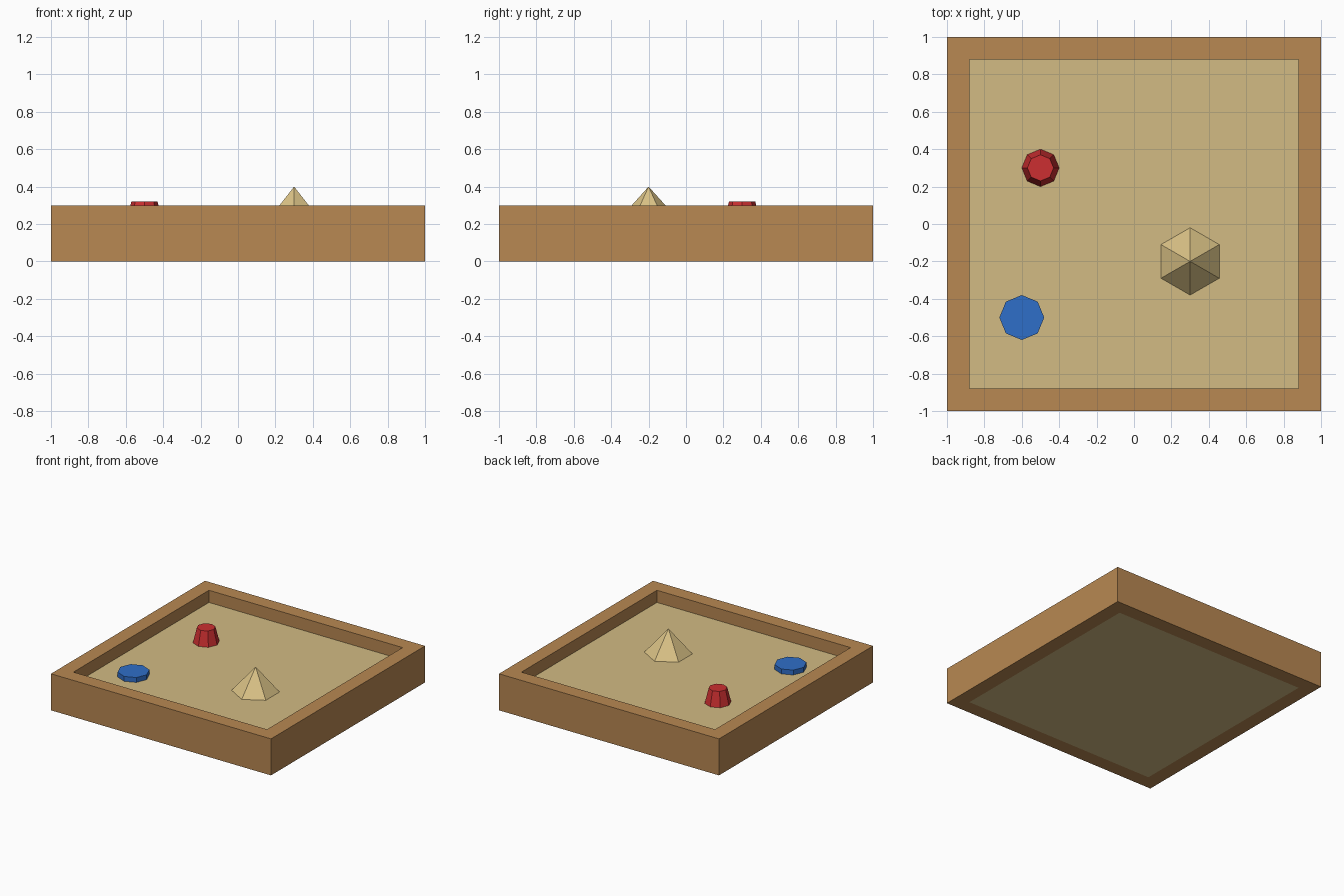
import bpy, bmesh, math

if "Cube" in bpy.data.objects:
    bpy.data.objects.remove(bpy.data.objects["Cube"])


def material(name, rgb):
    """Flat material from sRGB 0-255 values, stored as linear."""
    lin = [(c / 255 / 12.92) if c <= 10 else ((c / 255 + 0.055) / 1.055) ** 2.4 for c in rgb]
    m = bpy.data.materials.new(name)
    m.diffuse_color = (*lin, 1)
    m.use_nodes = True
    m.node_tree.nodes["Principled BSDF"].inputs["Base Color"].default_value = m.diffuse_color
    return m


wood = material("wood", (184, 136, 82))
sand = material("sand", (210, 187, 131))
pile_sand = material("pale sand", (218, 194, 134))
red = material("red plastic", (204, 47, 49))
blue = material("blue plastic", (47, 110, 200))


def add_object(name, bm, mat):
    bmesh.ops.recalc_face_normals(bm, faces=bm.faces)
    mesh = bpy.data.meshes.new(name)
    bm.to_mesh(mesh)
    bm.free()
    mesh.materials.append(mat)
    obj = bpy.data.objects.new(name, mesh)
    bpy.context.collection.objects.link(obj)
    return obj


def frustum(name, x, y, z, r1, r2, height, sides, mat, turn=0.0):
    """Flat-sided cone, tapered tub or disc standing on height z."""
    bm = bmesh.new()
    bmesh.ops.create_cone(bm, cap_ends=True, segments=sides,
                          radius1=r1, radius2=r2, depth=height)
    bmesh.ops.remove_doubles(bm, verts=bm.verts, dist=1e-5)
    obj = add_object(name, bm, mat)
    obj.location = (x, y, z + height / 2)
    obj.rotation_euler.z = turn
    return obj


OUTER, INNER, RIM, SAND = 1.0, 0.88, 0.30, 0.20

# Square wooden frame: mitred ring extruded up
bm = bmesh.new()
corners = [(-1, -1), (1, -1), (1, 1), (-1, 1)]
rings = [[bm.verts.new((cx * s, cy * s, z)) for cx, cy in corners]
         for s, z in ((OUTER, 0), (OUTER, RIM), (INNER, RIM), (INNER, 0))]
for a, b in zip(rings, rings[1:] + rings[:1]):
    for i in range(4):
        j = (i + 1) % 4
        bm.faces.new((a[i], a[j], b[j], b[i]))
bmesh.ops.dissolve_limit(bm, angle_limit=0.01, verts=[], edges=[])
add_object("wooden_frame", bm, wood)

# Sand filling the frame
bm = bmesh.new()
bmesh.ops.create_cube(bm, size=1)
bmesh.ops.scale(bm, vec=(2 * INNER, 2 * INNER, SAND), verts=bm.verts)
bmesh.ops.translate(bm, vec=(0, 0, SAND / 2), verts=bm.verts)
add_object("sand_bed", bm, sand)

# Toys and sand pile resting on the sand
frustum("sand_pile", 0.30, -0.20, SAND, 0.18, 0.0, 0.20, 6, pile_sand)
frustum("red_bucket", -0.50, 0.30, SAND, 0.10, 0.07, 0.12, 8, red)
frustum("blue_disc", -0.60, -0.50, SAND, 0.12, 0.12, 0.04, 8, blue)
